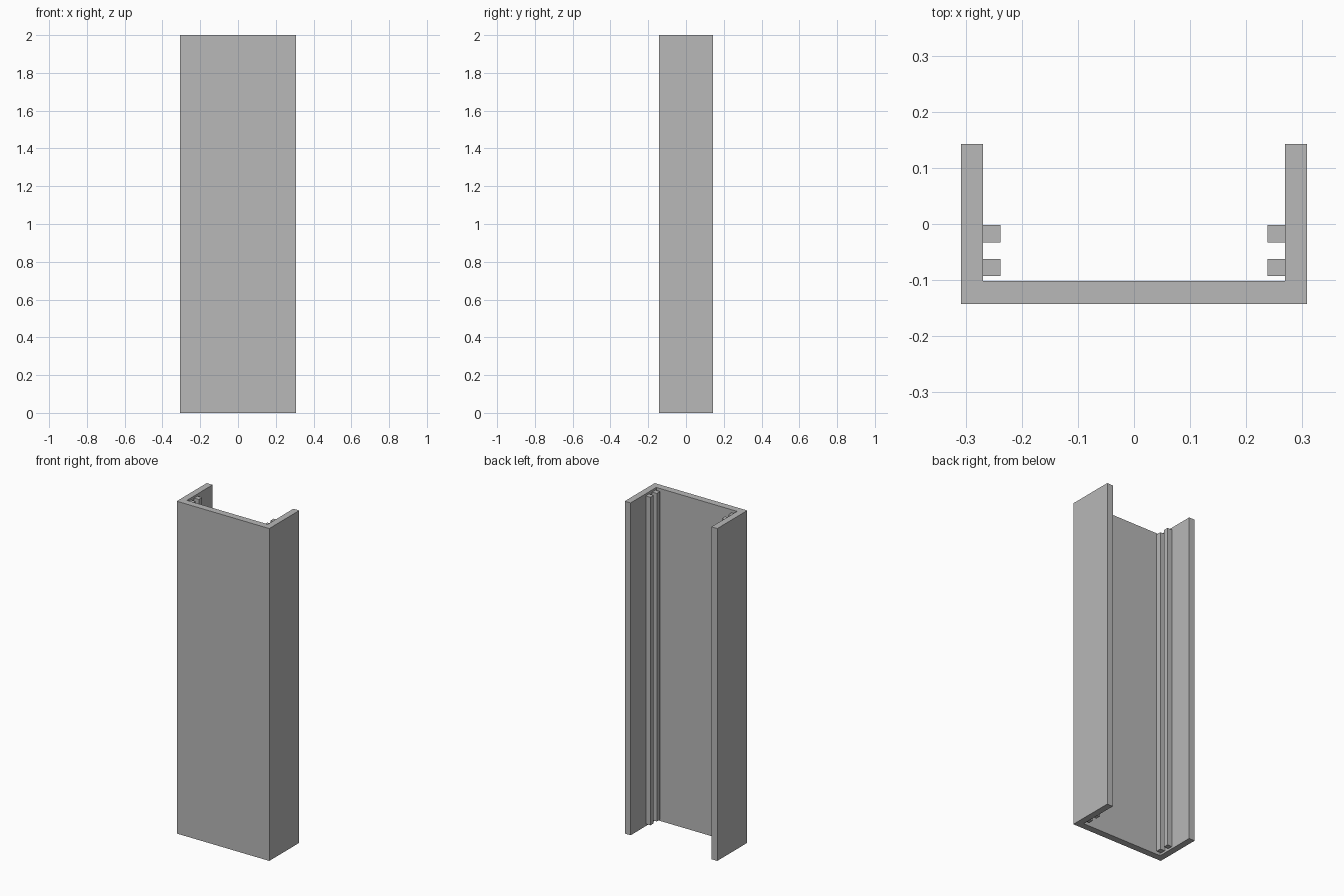
import bpy
import bmesh

cube = bpy.data.objects.get("Cube")
if cube:
    bpy.data.objects.remove(cube, do_unlink=True)

grey = bpy.data.materials.new("plain grey")
grey.use_nodes = True
colour = (0.48, 0.48, 0.48, 1)
grey.diffuse_color = colour
grey.node_tree.nodes["Principled BSDF"].inputs["Base Color"].default_value = colour

HEIGHT = 2.0
HALF_W, HALF_D = 0.308, 0.1425
WALL = 0.039
INNER = HALF_W - WALL
RIB = 0.031
RECESS = 0.013


def extrude_profile(name, points, bottom, top):
    """Extrude a closed outline in the ground plane straight up."""
    bm = bmesh.new()
    face = bm.faces.new([bm.verts.new((x, y, bottom)) for x, y in points])
    result = bmesh.ops.extrude_face_region(bm, geom=[face])
    verts = [v for v in result["geom"] if isinstance(v, bmesh.types.BMVert)]
    bmesh.ops.translate(bm, verts=verts, vec=(0, 0, top - bottom))
    bmesh.ops.recalc_face_normals(bm, faces=bm.faces)
    mesh = bpy.data.meshes.new(name)
    bm.to_mesh(mesh)
    bm.free()
    mesh.materials.append(grey)
    obj = bpy.data.objects.new(name, mesh)
    bpy.context.collection.objects.link(obj)


# U-shaped channel, open at the back
half = [(HALF_W, -HALF_D), (HALF_W, HALF_D), (INNER, HALF_D), (INNER, -HALF_D + 0.041)]
extrude_profile("channel", half + [(-x, y) for x, y in reversed(half)], 0, HEIGHT)

# Pairs of guide ribs inside each side wall, stopping just short of the ends
for side, sign in (("left", 1), ("right", -1)):
    for place, y in (("front", -0.093), ("back", -0.033)):
        outer, inner = sign * INNER, sign * (INNER - RIB)
        outline = [(outer, y), (outer, y + RIB), (inner, y + RIB), (inner, y)]
        extrude_profile(f"{side}_{place}_rib", outline, RECESS, HEIGHT - RECESS)
